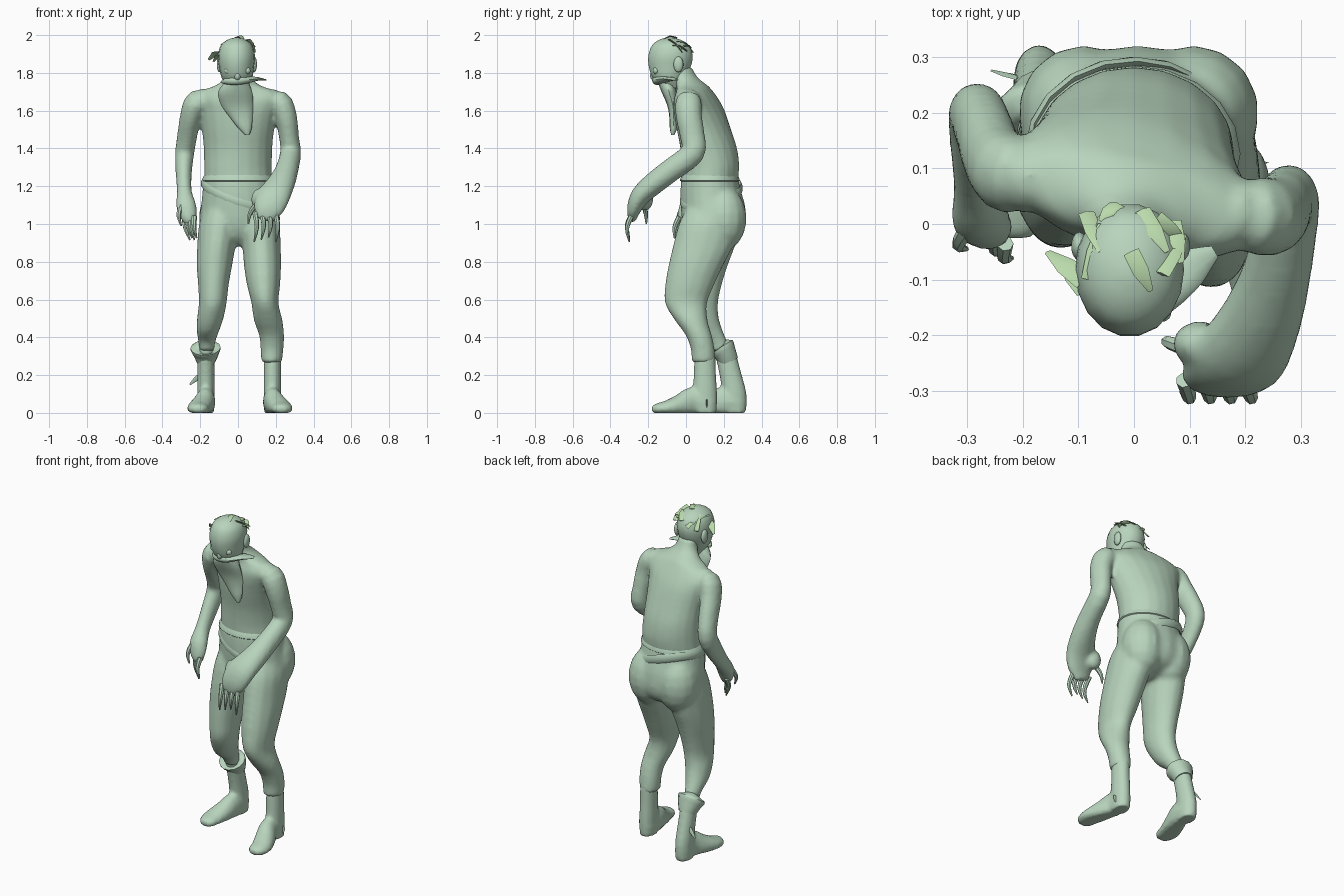
import bpy, bmesh, math
from mathutils import Vector

default_cube = bpy.data.objects.get("Cube")
if default_cube:
    bpy.data.objects.remove(default_cube, do_unlink=True)

parts = []


def make_material(name, colour):
    material = bpy.data.materials.new(name)
    material.use_nodes = True
    material.diffuse_color = (*colour, 1)
    shader = next(node for node in material.node_tree.nodes if node.type == "BSDF_PRINCIPLED")
    shader.inputs["Base Color"].default_value = (*colour, 1)
    shader.inputs["Roughness"].default_value = .8
    return material


body_green = make_material("pale green", (.48, .66, .51))
leaf_green = make_material("leaf green", (.49, .7, .41))


def finish(name, bm, material):
    """Turn a bmesh into a named object with one material."""
    bmesh.ops.recalc_face_normals(bm, faces=bm.faces)
    mesh = bpy.data.meshes.new(name)
    bm.to_mesh(mesh)
    bm.free()
    mesh.materials.append(material)
    obj = bpy.data.objects.new(name, mesh)
    bpy.context.collection.objects.link(obj)
    parts.append(obj)
    return obj


def smooth_path(rings, steps):
    """Catmull-Rom interpolation of positions and radii together."""
    result = []
    last = len(rings) - 1
    for i in range(last):
        before, start, end, after = (rings[max(i - 1, 0)], rings[i],
                                     rings[i + 1], rings[min(i + 2, last)])
        for step in range(steps):
            t = step / steps
            result.append([
                b + t * (c - a) / 2 + t * t * (a - 2.5 * b + 2 * c - d / 2)
                + t ** 3 * (1.5 * (b - c) + (d - a) / 2)
                for a, b, c, d in zip(before, start, end, after)])
    result.append(list(rings[-1]))
    return result


def loft(name, rings, flat=False, reference=(1, 0, 0), sides=14, steps=3,
         material=body_green):
    """Skin elliptical rings (x, y, z, radius, radius); flat keeps them level."""
    rings = smooth_path(rings, steps)
    centres = [Vector(ring[:3]) for ring in rings]
    bm = bmesh.new()
    loops = []
    for i, ring in enumerate(rings):
        ahead = centres[min(i + 1, len(rings) - 1)]
        tangent = (ahead - centres[max(i - 1, 0)]).normalized()
        if flat:
            tangent = Vector((0, 0, 1))
        side = Vector(reference)
        side = (side - tangent * side.dot(tangent)).normalized()
        other = tangent.cross(side)
        loop = []
        for k in range(sides):
            angle = math.tau * k / sides
            point = (centres[i] + side * max(ring[3], .001) * math.cos(angle)
                     + other * max(ring[4], .001) * math.sin(angle))
            point.z = max(point.z, 0)
            loop.append(bm.verts.new(point))
        loops.append(loop)
    for lower, upper in zip(loops, loops[1:]):
        for k in range(sides):
            n = (k + 1) % sides
            bm.faces.new((lower[k], lower[n], upper[n], upper[k]))
    bm.faces.new(loops[0])
    bm.faces.new(loops[-1])
    return finish(name, bm, material)


def ball(name, centre, size):
    bm = bmesh.new()
    bmesh.ops.create_uvsphere(bm, u_segments=14, v_segments=9, radius=1)
    bmesh.ops.scale(bm, vec=size, verts=bm.verts)
    bmesh.ops.translate(bm, vec=centre, verts=bm.verts)
    return finish(name, bm, body_green)


def fuse(name, pieces, smoothing):
    """Join overlapping pieces into one continuous skin."""
    bpy.ops.object.select_all(action="DESELECT")
    for piece in pieces:
        piece.select_set(True)
        parts.remove(piece)
    bpy.context.view_layer.objects.active = pieces[0]
    bpy.ops.object.join()
    pieces[0].name = name
    remesh = pieces[0].modifiers.new("skin", "REMESH")
    remesh.mode = "VOXEL"
    remesh.voxel_size = .011
    remesh.use_smooth_shade = True
    relax = pieces[0].modifiers.new("relax", "SMOOTH")
    relax.iterations = smoothing


def finger(name, root, tip, bend):
    """Tapering finger bowed along bend."""
    middle = (Vector(root) + Vector(tip)) / 2 + Vector(bend)
    loft(name, [(*root, .015, .015), (*middle, .012, .012), (*tip, .004, .004)], sides=7)


def blade(name, start, end, lift=.012, width=.015, material=leaf_green):
    """Flat pointed tuft."""
    middle = (Vector(start) + Vector(end)) / 2 + Vector((0, 0, lift))
    loft(name, [(*start, width, .004), (*middle, width, .004), (*end, width / 3, .002)],
         sides=4, steps=1, material=material)


# Torso, turned so that the left shoulder leads
torso = loft("torso", [
    (0, .125, 1.2, .18, .145), (0, .13, 1.3, .18, .152), (0, .12, 1.4, .182, .15),
    (0, .095, 1.5, .192, .142), (0, .07, 1.6, .212, .128), (0, .054, 1.66, .232, .11),
    (0, .045, 1.705, .195, .088), (0, .032, 1.733, .12, .08), (0, -.005, 1.775, .07, .066),
    (0, -.03, 1.83, .06, .06)], flat=True, sides=20)
for vertex in torso.data.vertices:
    turn = min(max((vertex.co.z - 1.3) / .3, 0), 1)
    vertex.co.y -= .2 * turn * vertex.co.x

# Left arm reaching across the front, right arm hanging with the elbow back
left_arm = loft("left_arm", [
    (.13, .03, 1.65, .05, .05), (.215, .015, 1.648, .064, .07), (.252, .015, 1.57, .06, .07),
    (.27, .035, 1.46, .053, .066), (.278, .035, 1.375, .056, .064), (.258, -.08, 1.285, .062, .062),
    (.228, -.17, 1.215, .075, .06), (.19, -.24, 1.15, .088, .053),
    (.16, -.275, 1.08, .08, .038), (.14, -.285, 1.02, .045, .02)])
right_arm = loft("right_arm", [
    (-.13, .07, 1.65, .05, .05), (-.215, .085, 1.648, .064, .072), (-.25, .115, 1.57, .057, .07),
    (-.27, .17, 1.46, .053, .064), (-.283, .195, 1.37, .051, .06), (-.287, .14, 1.27, .043, .057),
    (-.284, .065, 1.17, .04, .046), (-.275, .01, 1.1, .054, .042),
    (-.262, -.015, 1.04, .045, .032), (-.25, -.025, 1, .024, .018)])
thumb_base = ball("thumb_base", (.118, -.215, 1.13), (.05, .042, .06))
fuse("upper_body", [torso, left_arm, right_arm, thumb_base], 6)

# Fingers and thumbs
for k in range(4):
    finger("left_finger_%d" % k, (.09 + .036 * k, -.28, 1.06),
           (.085 + .038 * k, -.3, .905 + .012 * (k % 3)), (.012, -.022, 0))
    finger("right_finger_%d" % k, (-.285 + .018 * k, .01 - .015 * k, 1.04),
           (-.255 + .012 * k, -.025 - .012 * k, .915 + .01 * (k % 2)), (-.008, -.012, 0))
finger("left_thumb", (.1, -.225, 1.11), (.055, -.21, 1.0), (-.015, .005, 0))
finger("right_thumb", (-.3, -.01, 1.1), (-.3, -.045, .99), (-.015, -.01, 0))

# Trousers: seat, buttocks and both legs in one skin
seat = loft("trouser_seat", [
    (0, .125, 1.25, .184, .15), (0, .13, 1.18, .188, .16), (.002, .142, 1.1, .198, .171),
    (.008, .15, 1, .21, .168), (.01, .145, .93, .185, .135), (.01, .12, .885, .06, .06)],
    flat=True, sides=20)
buttocks = [ball("buttock", (side * .098 + .008, .2, 1.03), (.12, .122, .17))
            for side in (1, -1)]
left_leg = loft("left_trouser_leg", [
    (.105, .13, 1.08, .085, .13), (.115, .115, 1, .105, .155), (.125, .088, .88, .102, .16),
    (.13, .052, .78, .099, .147), (.135, .02, .68, .089, .132), (.143, 0, .58, .072, .113),
    (.16, .028, .49, .077, .088), (.178, .068, .41, .067, .07), (.18, .09, .33, .061, .064),
    (.177, .092, .265, .056, .065)], flat=True)
right_leg = loft("right_trouser_leg", [
    (-.095, .13, 1.08, .085, .13), (-.1, .13, 1, .107, .155), (-.115, .11, .88, .102, .15),
    (-.125, .09, .78, .095, .133), (-.13, .073, .68, .082, .119), (-.134, .064, .58, .074, .107),
    (-.147, .083, .5, .071, .093), (-.16, .118, .43, .06, .08), (-.165, .165, .375, .046, .055),
    (-.165, .18, .33, .042, .046)], flat=True)
fuse("trousers", [seat, *buttocks, left_leg, right_leg], 12)

# Shirt hem and the diagonal fold below it
loft("shirt_hem", [(0, .126, 1.222, .165, .135), (0, .126, 1.23, .191, .158),
                   (0, .127, 1.262, .176, .146)], flat=True, sides=20)
fold = []
for k in range(21):
    c, s = math.cos(math.tau * k / 20), math.sin(math.tau * k / 20)
    fold.append((.187 * c, .134 + .158 * s, 1.155 - .06 * c + .035 * s, .026, .009))
loft("waist_fold", fold, reference=(0, 0, 1), sides=6, steps=1)

# Boots: shaft plus foot, the right one standing behind
for label, x, y, toe, top, lean in (("left", .182, .1, .23, .3, 0),
                                    ("right", -.17, .255, -.21, .35, .055)):
    shaft = loft("shaft", [
        (x, y - lean, top, .046, .056), (x, y - lean / 3, .2, .046, .06),
        (x, y, .1, .047, .066), (x, y, 0, .045, .064)], flat=True)
    foot = loft("foot", [
        (x, y + .05, .04, .03, .04), (x, y + .02, .05, .046, .06),
        (x, y - .06, .06, .05, .08), ((x + toe) / 2, y - .13, .04, .058, .06),
        (toe, y - .2, .025, .06, .042), (toe, y - .255, .02, .05, .03),
        (toe, y - .28, .015, .025, .018)])
    fuse(label + "_boot", [shaft, foot], 4)
loft("right_boot_cuff", [(-.17, .228, .27, .05, .052), (-.17, .21, .31, .068, .06),
                         (-.172, .188, .345, .08, .072), (-.172, .184, .35, .04, .04)])
blade("right_boot_strap", (-.2, .26, .2), (-.255, .275, .15), 0, .012, body_green)
blade("left_boot_patch", (.225, .11, .07), (.228, .11, .03), 0, .016, body_green)

# Head, face and ears
loft("head", [
    (-.005, -.07, 1.72, .05, .05), (-.005, -.09, 1.77, .08, .085), (-.008, -.086, 1.83, .092, .112),
    (-.008, -.082, 1.89, .098, .119), (-.008, -.082, 1.945, .084, .1),
    (-.008, -.085, 1.975, .048, .058), (-.008, -.088, 1.987, .01, .012)], flat=True, sides=18)
ball("nose", (-.003, -.17, 1.785), (.018, .02, .025))
for side, label in ((1, "left"), (-1, "right")):
    ball(label + "_eye", (side * .052 - .003, -.16, 1.812), (.018, .016, .018))
    ball(label + "_ear", (side * .092 - .006, -.04, 1.845), (.015, .026, .042))

# Moustache with a long left tip, and the hanging beard
loft("moustache", [
    (-.085, -.11, 1.752, .01, .006), (-.05, -.142, 1.757, .022, .02), (0, -.155, 1.76, .025, .024),
    (.05, -.133, 1.763, .03, .018), (.1, -.08, 1.768, .034, .01), (.145, -.05, 1.763, .012, .004)],
    reference=(0, 1, 0), sides=10)
loft("beard", [
    (-.005, -.1, 1.755, .06, .05), (-.015, -.09, 1.7, .09, .04), (-.005, -.07, 1.63, .085, .03),
    (.015, -.065, 1.57, .062, .024), (.036, -.066, 1.51, .037, .02), (.05, -.07, 1.47, .01, .008)],
    flat=True, sides=12)

# Leafy hair tufts laid over the skull
tufts = ((-.08, -.1, -.06, 0), (-.085, .02, -.06, -.05), (-.03, .035, -.06, .005),
         (-.005, -.05, .03, -.12), (.015, .025, .06, -.05), (.05, -.09, .09, -.02),
         (.07, .005, .085, -.07), (.04, .01, .09, -.03))


def on_skull(x, y):
    spread = (x / .11) ** 2 + ((y + .082) / .13) ** 2
    return (x, y, 1.87 + .12 * math.sqrt(max(1 - spread, .05)))


for k, (x, y, u, v) in enumerate(tufts):
    blade("hair_tuft_%d" % k, on_skull(x, y), on_skull(u, v))
blade("side_tuft_upper", (-.09, -.1, 1.91), (-.155, -.05, 1.87), width=.02)
blade("side_tuft_lower", (-.09, -.12, 1.89), (-.13, -.07, 1.86))

# Smooth shading that keeps creases sharp
bpy.ops.object.select_all(action="DESELECT")
for part in parts:
    part.select_set(True)
bpy.context.view_layer.objects.active = parts[0]
bpy.ops.object.shade_smooth_by_angle(angle=math.radians(50))
